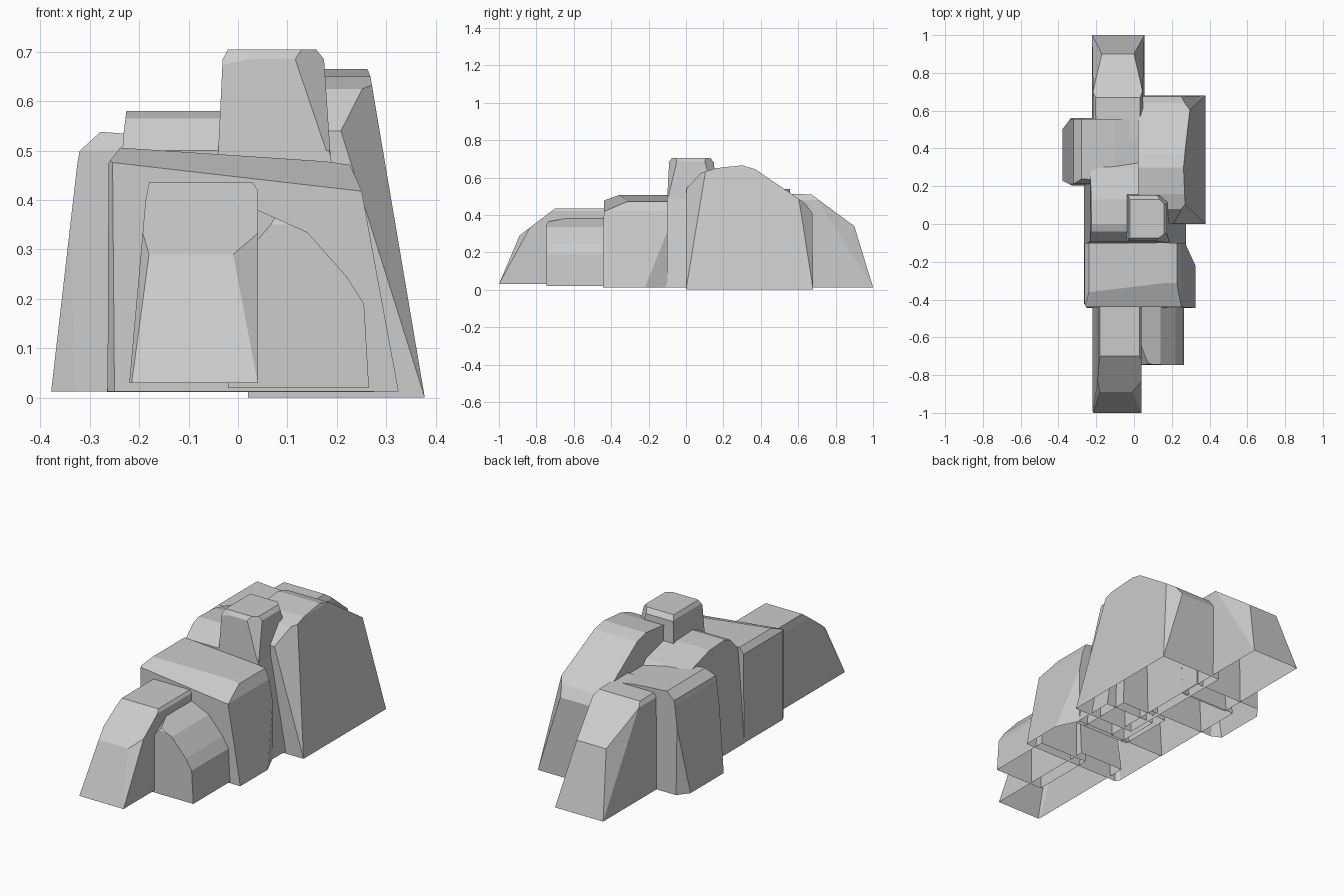
import bpy, bmesh
from mathutils import Vector

CORE = {}


def slice_off(bm, point, normal):
    """Cut away everything on the normal's side and cap the cut."""
    geom = bm.verts[:] + bm.edges[:] + bm.faces[:]
    res = bmesh.ops.bisect_plane(bm, geom=geom, dist=1e-5, plane_co=point,
                                 plane_no=normal, clear_outer=True)
    bmesh.ops.holes_fill(bm, edges=[e for e in bm.edges if e.is_boundary], sides=0)


def rock(name, front, side, plan=(), chips=()):
    """Carve a convex rock from its silhouettes, chip its corners, open its base."""
    bm = bmesh.new()
    bmesh.ops.create_cube(bm, size=4)
    base = front[0][1]
    slice_off(bm, Vector((0, 0, base)), Vector((0, 0, -1)))

    def carve(outline, place):
        for a, b in zip(outline, outline[1:]):
            n = place(-(b[1] - a[1]), b[0] - a[0]).normalized()
            slice_off(bm, place(*a), n)

    carve(front, lambda u, v: Vector((u, 0, v)))
    carve(side, lambda u, v: Vector((0, u, v)))
    if plan:
        carve(plan, lambda u, v: Vector((u, v, 0)))
    centre = sum((v.co for v in bm.verts), Vector()) / len(bm.verts)
    for chip in chips:
        p, q, r = map(Vector, chip)
        n = (q - p).cross(r - p).normalized()
        if n.dot(centre - p) > 0:
            n = -n
        slice_off(bm, p, n)

    bmesh.ops.recalc_face_normals(bm, faces=bm.faces[:])
    bottom = [f for f in bm.faces if f.normal.z < -0.99]
    bmesh.ops.delete(bm, geom=bottom, context='FACES_ONLY')
    mesh = bpy.data.meshes.new(name)
    bm.to_mesh(mesh)
    bm.free()
    obj = bpy.data.objects.new(name, mesh)
    bpy.context.collection.objects.link(obj)
    return obj


# Long sloping rock at the front
rock("front_rock",
     [(-.22, .03), (-.187, .4), (-.18, .435), (.03, .435), (.04, .42), (.04, .03)],
     [(-1, .03), (-.89, .29), (-.7, .435), (-.38, .435), (-.36, .03)],
     chips=[((.04, -1, .03), (-.01, -.89, .29), (.04, -.83, .34)),
            ((-.22, -.99, .03), (-.18, -.89, .29), (-.192, -.83, .34))])

# Small rock beside it
rock("front_side_rock",
     [(-.02, .02), (-.02, .38), (.04, .38), (.14, .335), (.22, .245), (.255, .19), (.265, .02)],
     [(-.747, .02), (-.745, .35), (-.73, .38), (-.4, .38), (-.4, .02)],
     chips=[((.04, -.745, .32), (.075, -.745, .36), (.04, -.65, .38))])

# Wide block with a tilted top
rock("wide_rock",
     [(-.264, .013), (-.262, .475), (-.215, .537), (.18, .478), (.225, .475),
      (.25, .42), (.325, .013)],
     [(-.445, .013), (-.437, .6), (-.1, .6), (-.1, .013)],
     [(-.25, -.445), (-.265, -.42), (-.265, -.1), (.27, -.1), (.325, -.22), (.325, -.445)],
     [((-.24, -.437, .475), (.18, -.437, .427), (-.2, -.28, .534))])

# Tall tower rock and its flared foot
rock("tower_rock",
     [(-.05, .012), (-.04, .5), (-.031, .685), (-.02, .705), (.158, .705), (.174, .685), (.22, .012)],
     [(-.12, .012), (-.1, .5), (-.09, .685), (-.075, .705), (.13, .705), (.15, .68), (.18, .012)],
     chips=[((.12, -.09, .675), (.187, -.1, .48), (.175, -.05, .68)),
            ((-.03, -.09, .675), (.05, -.09, .69), (0, -.075, .705)),
            ((.125, .15, .68), (.19, .16, .48), (.174, .1, .685))])
rock("tower_foot",
     [(-.02, .012), (-.02, .5), (.185, .5), (.275, .012)],
     [(-.122, .012), (-.1, .5), (.1, .5), (.12, .012)])

# Big rock on the right
rock("right_rock",
     [(.02, 0), (.022, .665), (.262, .665), (.268, .65), (.378, 0)],
     [(0, 0), (.002, .54), (.08, .625), (.16, .65), (.3, .665), (.37, .645),
      (.64, .46), (.675, .41), (.68, 0)],
     chips=[((.378, 0, 0), (.235, 0, .45), (.268, .1, .63)),
            ((.378, .68, 0), (.25, .68, .4), (.285, .62, .47))])

# Middle rock on the left, falling towards the back
rock("middle_rock",
     [(-.265, .012), (-.232, .53), (-.226, .58), (.05, .58), (.06, .012)],
     [(-.105, .012), (-.095, .5), (-.04, .565), (.0, .58), (.13, .575), (.3, .53),
      (.42, .4), (.45, .012)])

# Outer left rock
rock("left_rock",
     [(-.378, .013), (-.325, .475), (-.32, .5), (-.278, .538), (-.1, .525), (.05, .5), (.06, .013)],
     [(.205, .013), (.212, .5), (.24, .54), (.555, .54), (.56, .013)],
     [(-.33, .205), (-.38, .23), (-.38, .5), (-.335, .56), (.06, .56)])

# Sloping rock at the back
rock("back_rock",
     [(-.222, .013), (-.217, .49), (-.2, .515), (.03, .515), (.047, .48), (.055, .013)],
     [(.44, .013), (.45, .513), (.67, .51), (.9, .34), (1, .013)],
     chips=[((-.222, 1, .013), (-.17, .9, .34), (-.218, .7, .487)),
            ((.055, 1, .013), (0, .9, .34), (.046, .7, .487))])
